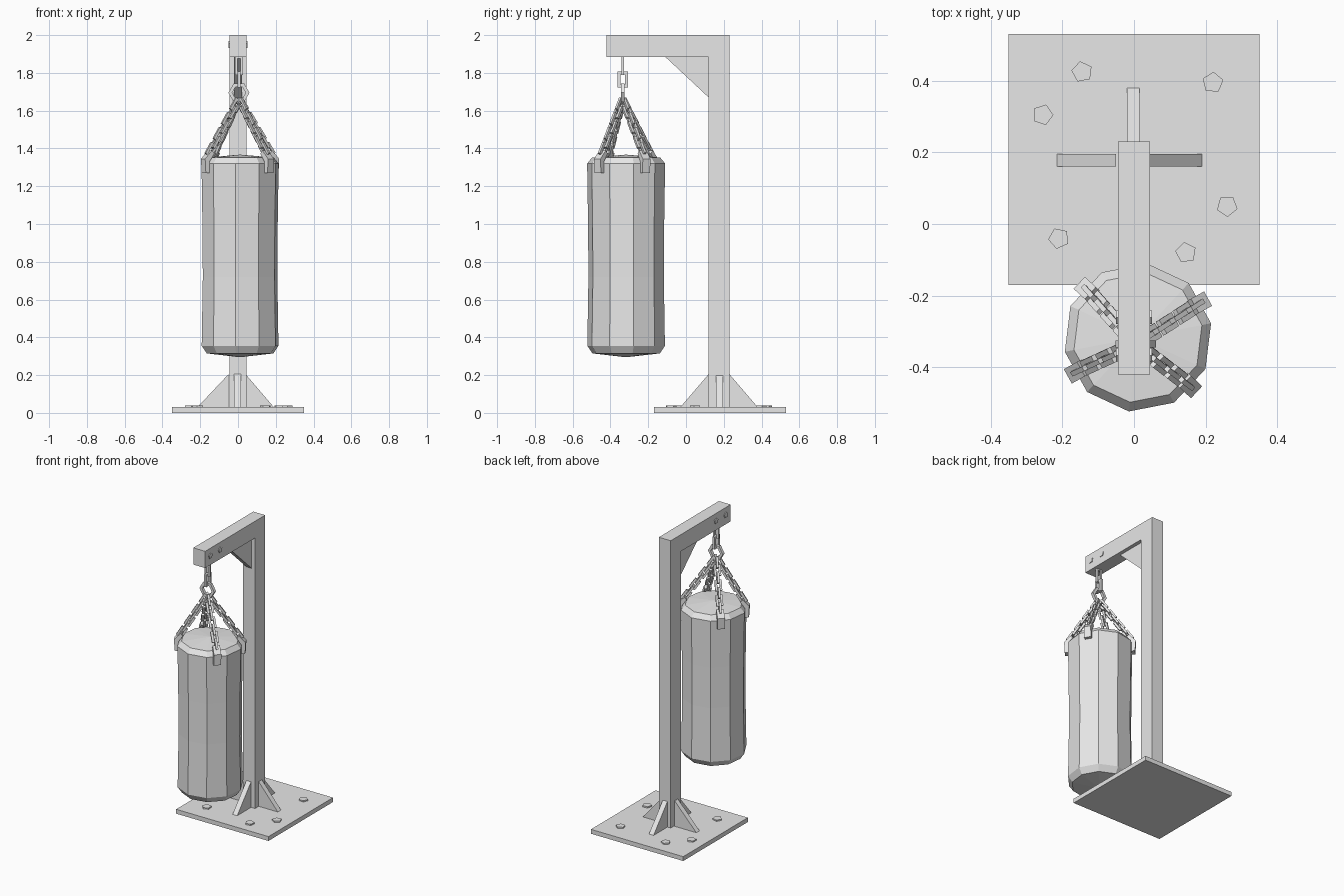
import bpy
import bmesh
from math import cos, sin, radians, pi
from mathutils import Vector

cube = bpy.data.objects.get("Cube")
if cube:
    bpy.data.objects.remove(cube, do_unlink=True)

grey = bpy.data.materials.new("plain grey")
grey.use_nodes = True
COLOUR = (0.8, 0.8, 0.8, 1)
grey.diffuse_color = COLOUR
grey.node_tree.nodes["Principled BSDF"].inputs["Base Color"].default_value = COLOUR


def finish(name, bm):
    bmesh.ops.recalc_face_normals(bm, faces=bm.faces)
    mesh = bpy.data.meshes.new(name)
    bm.to_mesh(mesh)
    bm.free()
    mesh.materials.append(grey)
    obj = bpy.data.objects.new(name, mesh)
    bpy.context.collection.objects.link(obj)
    return obj


def loft(name, rings, closed=False):
    """Skin a list of point rings, capped at the ends or joined in a loop."""
    bm = bmesh.new()
    rows = [[bm.verts.new(p) for p in ring] for ring in rings]
    n = len(rows[0])
    pairs = list(zip(rows, rows[1:] + rows[:1])) if closed else list(zip(rows, rows[1:]))
    for a, b in pairs:
        for i in range(n):
            j = (i + 1) % n
            bm.faces.new((a[i], a[j], b[j], b[i]))
    if not closed:
        bm.faces.new(rows[0])
        bm.faces.new(rows[-1])
    return finish(name, bm)


def prism(name, points, offset):
    """Extrude a flat outline along an offset vector."""
    pts = [Vector(p) for p in points]
    return loft(name, [pts, [p + Vector(offset) for p in pts]])


def box(name, low, high):
    (x0, y0, z0), (x1, y1, z1) = low, high
    return prism(name, [(x0, y0, z0), (x1, y0, z0), (x1, y1, z0), (x0, y1, z0)],
                 (0, 0, z1 - z0))


def polygon(centre, u, v, radius, sides, turn=0):
    c, u, v = Vector(centre), Vector(u), Vector(v)
    return [c + radius * (u * cos(turn + 2 * pi * i / sides) + v * sin(turn + 2 * pi * i / sides))
            for i in range(sides)]


def link(name, centre, along, across, length, width, wire):
    """Rectangular chain link with a square wire section."""
    c, a = Vector(centre), Vector(along).normalized()
    s = Vector(across).normalized()
    depth = a.cross(s) * wire / 2
    rings = []
    for i, j in ((1, 1), (-1, 1), (-1, -1), (1, -1)):
        outer = c + a * (i * length / 2) + s * (j * width / 2)
        inner = c + a * (i * (length / 2 - wire)) + s * (j * (width / 2 - wire))
        rings.append([outer + depth, outer - depth, inner - depth, inner + depth])
    return loft(name, rings, closed=True)


# Stand
box("base_plate", (-0.35, -0.17, 0), (0.35, 0.53, 0.03))
box("post", (-0.045, 0.12, 0.03), (0.045, 0.23, 1.885))
box("beam", (-0.045, -0.42, 1.885), (0.045, 0.23, 2))
prism("beam_brace", [(-0.02, 0.12, 1.885), (-0.02, -0.11, 1.885), (-0.02, 0.12, 1.67)],
      (0.04, 0, 0))

# Gussets at the foot of the post
for name, inner, outer in (("left_gusset", 0.04, 0.19), ("right_gusset", -0.05, -0.215)):
    prism(name, [(inner, 0.16, 0.03), (outer, 0.16, 0.03), (inner, 0.16, 0.205)],
          (0, 0.035, 0))
for name, inner, outer in (("front_gusset", 0.12, -0.03), ("back_gusset", 0.23, 0.38)):
    prism(name, [(-0.02, inner, 0.03), (-0.02, outer, 0.03), (-0.02, inner, 0.205)],
          (0.035, 0, 0))

# Bolt heads on the plate and the beam
for i, (x, y) in enumerate(((-0.145, 0.425), (0.22, 0.395), (-0.255, 0.305),
                            (0.26, 0.05), (-0.21, -0.04), (0.145, -0.08))):
    prism(f"plate_bolt_{i + 1}",
          polygon((x, y, 0.03), (1, 0, 0), (0, 1, 0), 0.03, 5, 0.5 + i), (0, 0, 0.009))
for side in (-1, 1):
    for i, y in enumerate((-0.365, -0.26)):
        prism(f"beam_bolt_{side}_{i + 1}",
              polygon((side * 0.045, y, 1.95), (0, 1, 0), (0, 0, 1), 0.02, 5, 0.4),
              (side * 0.005, 0, 0))

# Bag
BAG = Vector((0.011, -0.317, 0))
TURN = radians(11)
profile = [(0.004, 0.295), (0.18, 0.315), (0.207, 0.355), (0.201, 0.72),
           (0.203, 1.0), (0.208, 1.32), (0.182, 1.352), (0.004, 1.367)]
loft("bag", [polygon(BAG + Vector((0, 0, z)), (1, 0, 0), (0, 1, 0), r, 10, TURN)
             for r, z in profile])

# Hanging links and ring
HANG = Vector((0.005, -0.335, 0))
UP = Vector((0, 0, 1))
link("top_link", HANG + UP * 1.84, UP, (1, 0, 0), 0.1, 0.042, 0.013)
link("middle_link", HANG + UP * 1.765, UP, (0, 1, 0), 0.085, 0.056, 0.016)
hexagons = [polygon(HANG + UP * 1.695 + Vector((0, y, 0)), (1, 0, 0), UP, r, 6)
            for r, y in ((0.056, -0.01), (0.056, 0.01), (0.036, 0.01), (0.036, -0.01))]
loft("hanging_ring", hexagons, closed=True)

# Four chains with straps over the rim of the bag
for n, facet in enumerate((0, 3, 5, 8)):
    angle = TURN + radians(18 + 36 * facet)
    out = Vector((cos(angle), sin(angle), 0))
    side = UP.cross(out)
    start = HANG + UP * 1.645 + out * 0.01
    end = BAG + UP * 1.37 + out * 0.19
    along = (end - start).normalized()
    normal = along.cross(side)
    count = 7
    for i in range(count):
        link(f"chain_{n + 1}_link_{i + 1}", start.lerp(end, (i + 0.4) / count), along,
             side if i % 2 else normal, 0.07, 0.044, 0.014)
    outline = [(0.168, 1.372), (0.182, 1.39), (0.224, 1.345), (0.22, 1.27),
               (0.195, 1.27), (0.197, 1.33)]
    prism(f"strap_{n + 1}", [BAG + out * r + UP * z - side * 0.023 for r, z in outline],
          side * 0.046)
